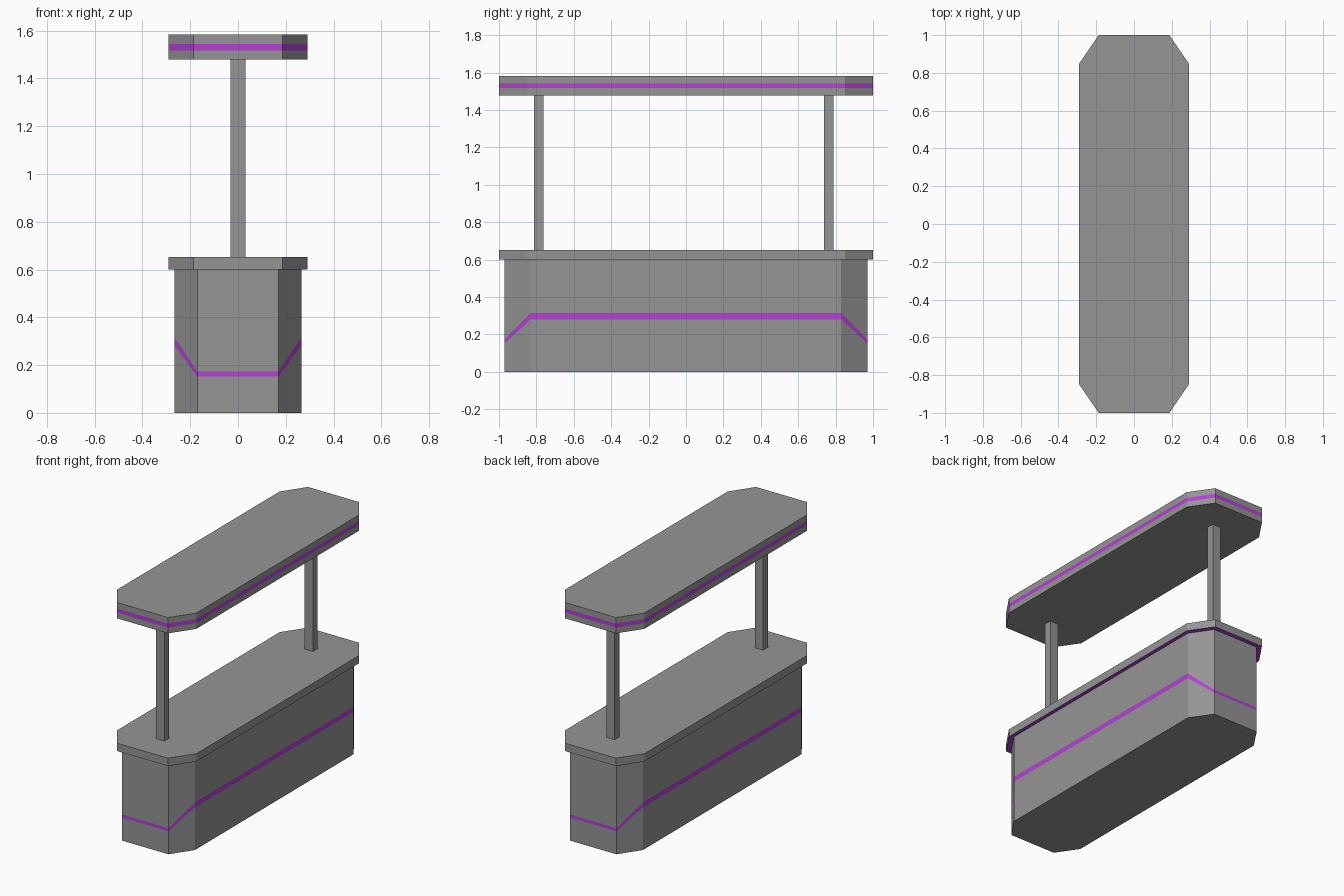
import bpy
import bmesh

old = bpy.data.objects.get("Cube")
if old:
    bpy.data.objects.remove(old, do_unlink=True)


def make_material(name, color):
    mat = bpy.data.materials.new(name)
    mat.use_nodes = True
    mat.diffuse_color = color
    mat.node_tree.nodes["Principled BSDF"].inputs["Base Color"].default_value = color
    return mat


GREY = make_material("grey panel", (0.30, 0.30, 0.30, 1))
PURPLE = make_material("purple trim", (0.456, 0.053, 0.658, 1))


def finish(name, bm):
    bmesh.ops.recalc_face_normals(bm, faces=bm.faces)
    mesh = bpy.data.meshes.new(name)
    bm.to_mesh(mesh)
    bm.free()
    mesh.materials.append(GREY)
    mesh.materials.append(PURPLE)
    obj = bpy.data.objects.new(name, mesh)
    bpy.context.collection.objects.link(obj)
    return obj


def chamfered_block(name, half_x, half_y, end_x, side_y, levels, stripe=None, purple_base=False):
    """Stack of eight-sided rings; each level is (height at sides, height at ends)."""
    quarter = [(half_x, side_y, 0), (end_x, half_y, 1)]
    outline = []
    for sx, sy in ((1, 1), (-1, 1), (-1, -1), (1, -1)):
        corner = quarter if sx == sy else quarter[::-1]
        outline += [(x * sx, y * sy, at_end) for x, y, at_end in corner]
    bm = bmesh.new()
    rings = [[bm.verts.new((x, y, level[e])) for x, y, e in outline] for level in levels]
    base = bm.faces.new(rings[0][::-1])
    base.material_index = int(purple_base)
    bm.faces.new(rings[-1])
    for row, (low, high) in enumerate(zip(rings, rings[1:])):
        for i in range(len(low)):
            j = (i + 1) % len(low)
            face = bm.faces.new((low[i], low[j], high[j], high[i]))
            face.material_index = int(row == stripe)
    return finish(name, bm)


def flat(*heights):
    return [(h, h) for h in heights]


# Kiosk body with a stripe that dips at both ends
chamfered_block("kiosk_body", 0.265, 0.97, 0.17, 0.83,
                [(0, 0), (0.281, 0.152), (0.315, 0.173), (0.6, 0.6)], stripe=1)

# Counter slab with coloured underside
chamfered_block("counter_top", 0.29, 1.0, 0.187, 0.85, flat(0.6, 0.652), purple_base=True)

# Canopy with a level stripe
chamfered_block("canopy", 0.29, 1.0, 0.187, 0.85, flat(1.478, 1.517, 1.543, 1.583), stripe=1)

# Canopy posts
for name, y in (("front_post", -0.788), ("back_post", 0.764)):
    bm = bmesh.new()
    bmesh.ops.create_cube(bm, size=1)
    bmesh.ops.scale(bm, vec=(0.061, 0.051, 0.826), verts=bm.verts)
    bmesh.ops.translate(bm, vec=(0, y, 1.065), verts=bm.verts)
    finish(name, bm)
